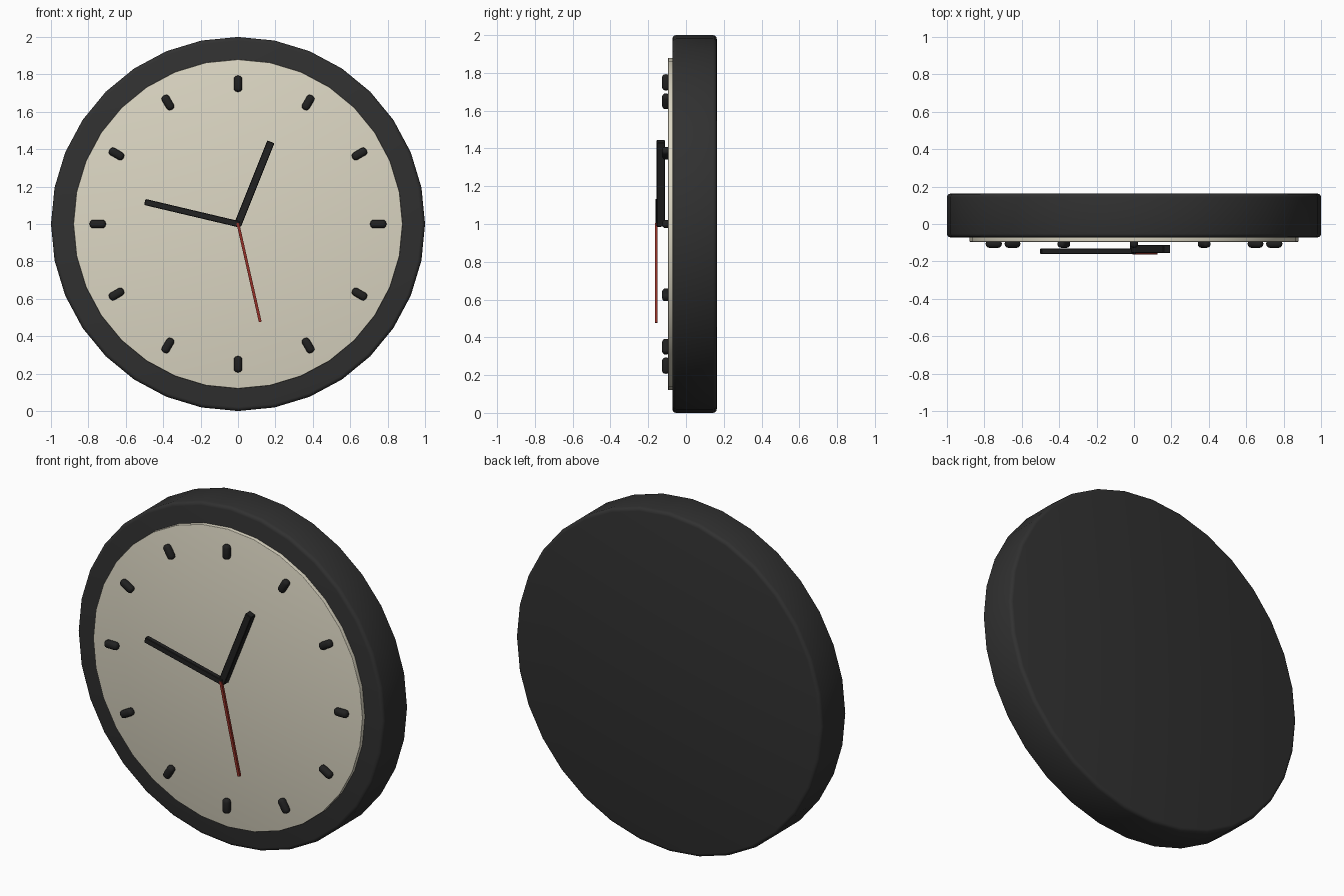
import bpy
from math import radians, sin, cos, pi

if "Cube" in bpy.data.objects:
    bpy.data.objects.remove(bpy.data.objects["Cube"])

CZ = 1.0  # height of the dial centre


def material(name, rgb):
    m = bpy.data.materials.new(name)
    m.diffuse_color = (*rgb, 1)
    m.use_nodes = True
    m.node_tree.nodes["Principled BSDF"].inputs["Base Color"].default_value = m.diffuse_color
    return m


black = material("black_plastic", (0.03, 0.03, 0.03))
ink = material("black_ink", (0.015, 0.015, 0.015))
cream = material("cream_dial", (0.72, 0.68, 0.55))
red = material("red_paint", (0.3, 0.03, 0.02))


def finish(obj, name, mat, bevel, segments):
    obj.name = name
    obj.data.materials.append(mat)
    if bevel:
        b = obj.modifiers.new("soft_edge", 'BEVEL')
        b.width, b.segments = bevel, segments
        b.limit_method = 'ANGLE'
        b.angle_limit = radians(40)
        bpy.ops.object.modifier_apply(modifier=b.name)
    bpy.ops.object.shade_smooth_by_angle(angle=radians(35))


def disc(name, radius, y0, y1, mat, bevel):
    bpy.ops.mesh.primitive_cylinder_add(
        vertices=32, radius=radius, depth=y1 - y0,
        location=(0, (y0 + y1) / 2, CZ), rotation=(pi / 2, 0, 0))
    obj = bpy.context.object
    finish(obj, name, mat, bevel, 3)


def bar(name, angle, r0, r1, width, y0, y1, mat, bevel=0, segments=1):
    """Box lying along a clock direction (clockwise degrees from twelve)."""
    a, r = radians(angle), (r0 + r1) / 2
    bpy.ops.mesh.primitive_cube_add(
        size=1, location=(r * sin(a), (y0 + y1) / 2, CZ + r * cos(a)),
        rotation=(0, a, 0))
    obj = bpy.context.object
    obj.scale = (width, y1 - y0, r1 - r0)
    bpy.ops.object.transform_apply(location=False, rotation=False, scale=True)
    finish(obj, name, mat, bevel, segments)


# Case and dial
disc("case", 1.0, -0.072, 0.163, black, 0.02)
disc("dial", 0.88, -0.095, -0.06, cream, 0.003)

# Twelve rounded hour markers
for h in range(12):
    bar(f"hour_marker_{h + 1}", 30 * (h + 1), 0.707, 0.793, 0.044,
        -0.127, -0.085, ink, 0.018, 3)

# Hands, stacked towards the front
bar("hour_hand", 21.8, -0.008, 0.473, 0.041, -0.155, -0.112, ink, 0.003)
bar("minute_hand", -76.7, -0.005, 0.512, 0.033, -0.161, -0.131, ink, 0.003)
bar("second_hand", 167.2, -0.005, 0.537, 0.015, -0.164, -0.15, red)
